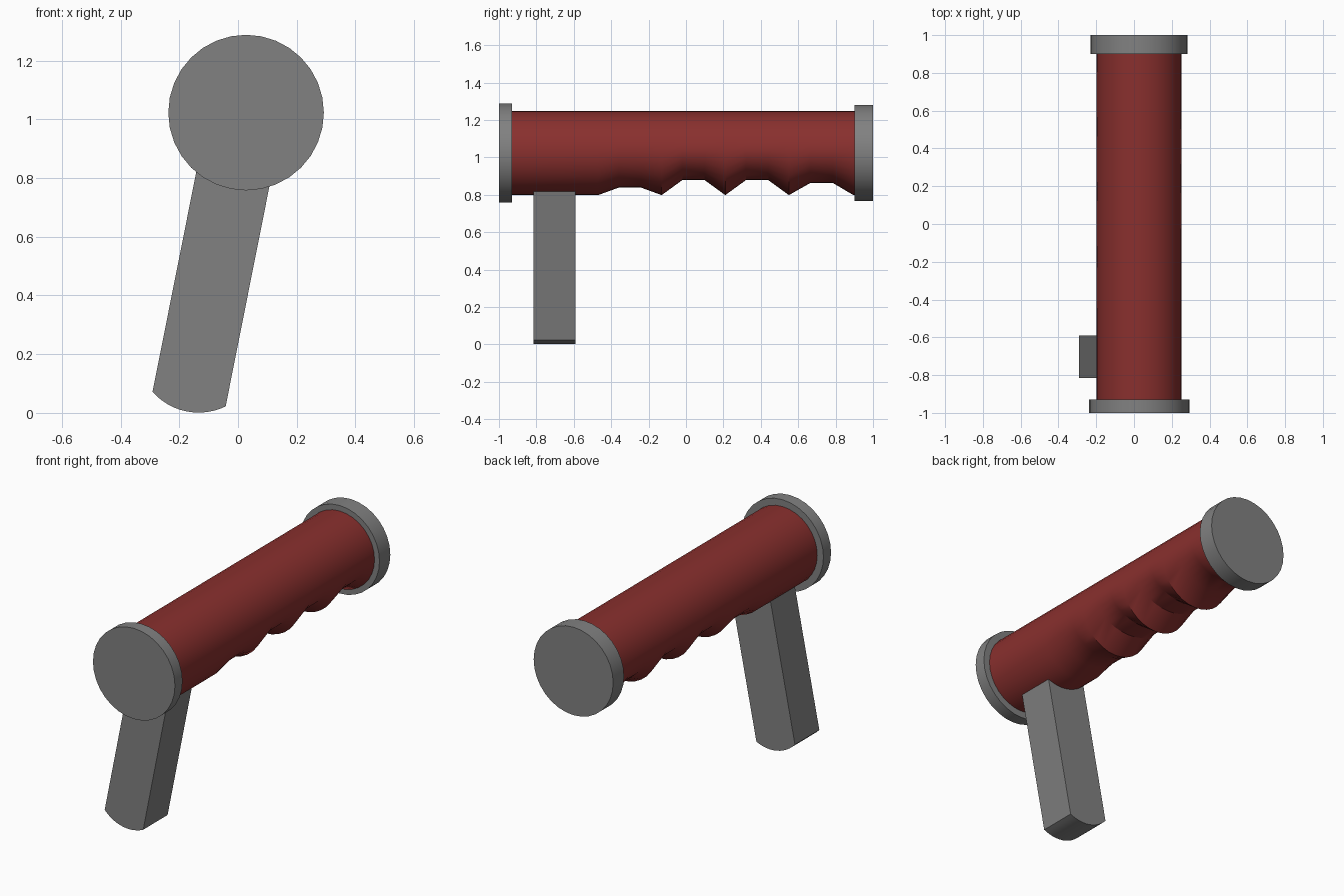
import bpy, bmesh, math
from mathutils import Vector

if "Cube" in bpy.data.objects:
    bpy.data.objects.remove(bpy.data.objects["Cube"])

CX, CZ, R, N = 0.0275, 1.023, 0.225, 32


def material(name, colour):
    m = bpy.data.materials.new(name)
    m.diffuse_color = (*colour, 1)
    m.use_nodes = True
    m.node_tree.nodes["Principled BSDF"].inputs["Base Color"].default_value = m.diffuse_color
    return m


red = material("red_rubber", (0.25, 0.029, 0.027))
grey = material("dark_metal", (0.22, 0.22, 0.22))


def finish(name, bm, mat, angle=30):
    bmesh.ops.recalc_face_normals(bm, faces=bm.faces)
    me = bpy.data.meshes.new(name)
    bm.to_mesh(me)
    bm.free()
    ob = bpy.data.objects.new(name, me)
    bpy.context.collection.objects.link(ob)
    me.materials.append(mat)
    bpy.ops.object.select_all(action='DESELECT')
    ob.select_set(True)
    bpy.context.view_layer.objects.active = ob
    bpy.ops.object.shade_smooth_by_angle(angle=math.radians(angle))
    return ob


def skin(rings):
    """Join matching rings of points into a closed solid."""
    bm = bmesh.new()
    vs = [[bm.verts.new(p) for p in ring] for ring in rings]
    for a, b in zip(vs, vs[1:]):
        for i in range(len(a)):
            j = (i + 1) % len(a)
            bm.faces.new((a[i], a[j], b[j], b[i]))
    bm.faces.new(vs[0])
    bm.faces.new(vs[-1])
    return bm


def circle(y, r, lift=0.0):
    """Ring around the grip axis; the lower part is squeezed up by lift."""
    top = R * math.sin(math.pi / 16)
    pts = []
    for i in range(N):
        a = 2 * math.pi * i / N
        x, h = r * math.cos(a), r * math.sin(a)
        if lift and h < top:
            h = top - (top - h) * (1 - lift / (top + R))
        pts.append((CX + x, y, CZ + h))
    return pts


# grip with four finger grooves
stations = [(-0.94, 0), (-0.47, 0)]
for start, lift in ((-0.47, 0.04), (-0.13, 0.08), (0.21, 0.08), (0.555, 0.065)):
    stations += [(start + 0.11, lift), (start + 0.23, lift), (start + 0.34, 0)]
stations.append((0.91, 0))
finish("grip", skin([circle(y, R, lift) for y, lift in stations]), red)

# end caps
finish("front_cap", skin([circle(-1, 0.265), circle(-0.93, 0.265)]), grey)
finish("back_cap", skin([circle(0.9, 0.257), circle(1, 0.257)]), grey)

# tilted lever with a rounded foot
tilt, half, rad, mid = math.radians(11.25), 0.127, 0.21, 0.828
span = math.asin(half / rad)
profile = [(-half, -0.12), (half, -0.12)]
for i in range(13):
    a = span - 2 * span * i / 12
    profile.append((rad * math.sin(a), -mid - rad * math.cos(a)))


def lever_ring(y):
    c, s = math.cos(tilt), math.sin(tilt)
    return [Vector((CX + x * c + z * s, y, CZ - x * s + z * c)) for x, z in profile]


finish("lever", skin([lever_ring(-0.815), lever_ring(-0.59)]), grey)
